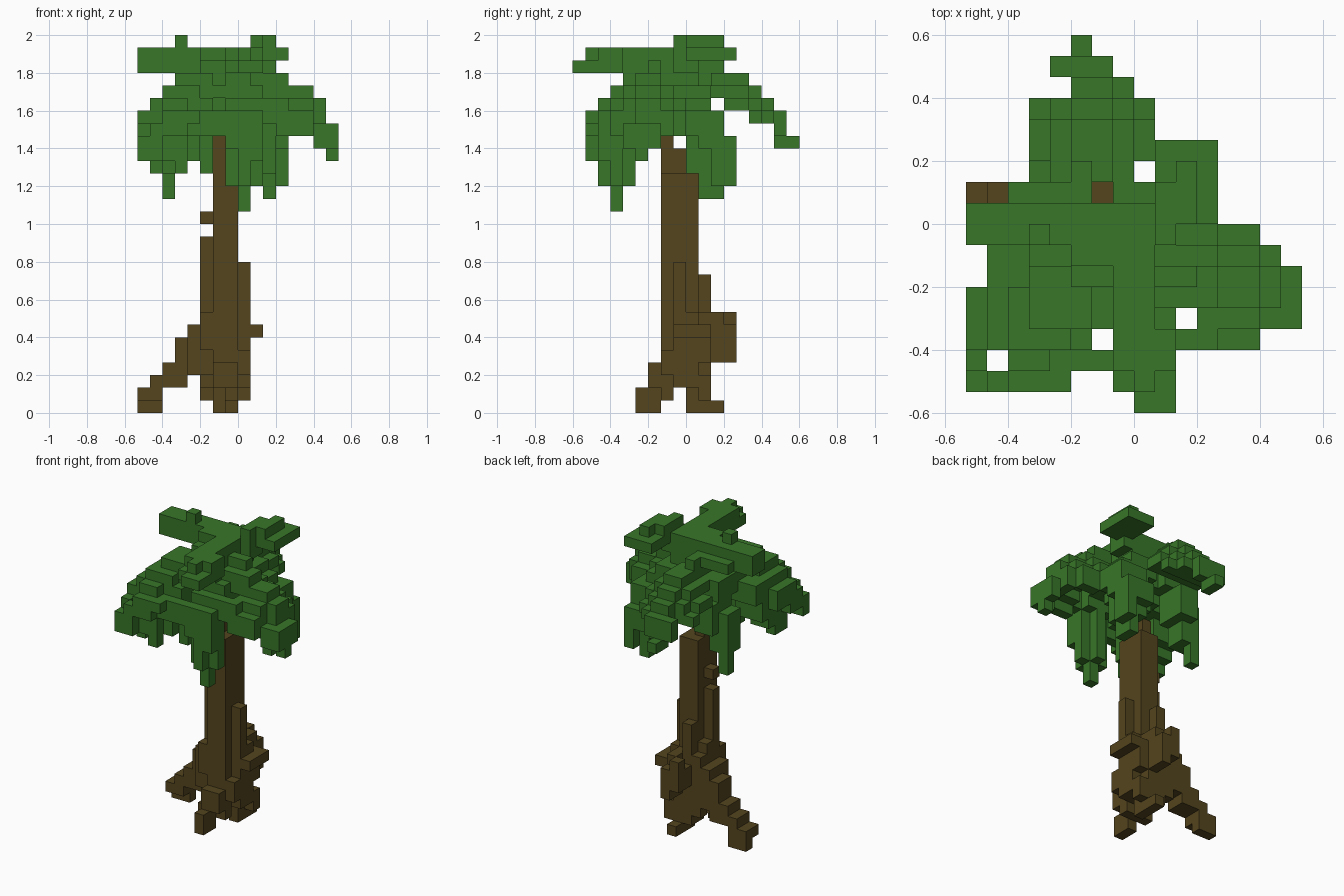
import bpy
import bmesh
from itertools import product
from mathutils import Vector

default_cube = bpy.data.objects.get("Cube")
if default_cube:
    bpy.data.objects.remove(default_cube, do_unlink=True)

UNIT = 2 / 30                       # edge of one block
ORIGIN = Vector((-8, -9, 0))        # grid corner, in blocks
AXES = [Vector((1, 0, 0)), Vector((0, 1, 0)), Vector((0, 0, 1))]


def make_material(name, color):
    mat = bpy.data.materials.new(name)
    mat.use_nodes = True
    mat.diffuse_color = color
    bsdf = mat.node_tree.nodes["Principled BSDF"]
    bsdf.inputs["Base Color"].default_value = color
    bsdf.inputs["Roughness"].default_value = 0.9
    return mat


bark = make_material("bark brown", (0.088, 0.059, 0.013, 1))
leaf = make_material("leaf green", (0.039, 0.182, 0.022, 1))

taken = set()                       # blocks used by earlier parts


def block_part(name, mat, boxes, gaps=()):
    """Fill boxes of blocks (inclusive x, y, z ranges) and skin the outside."""
    cells = set()
    for x0, x1, y0, y1, z0, z1 in boxes:
        cells.update(product(range(x0, x1 + 1), range(y0, y1 + 1), range(z0, z1 + 1)))
    cells = {c for c in cells if c[:2] not in gaps} - taken
    taken.update(cells)

    bm = bmesh.new()
    corners = {}

    def corner(point):
        key = tuple(round(v) for v in point)
        if key not in corners:
            corners[key] = bm.verts.new((Vector(key) + ORIGIN) * UNIT)
        return corners[key]

    for cell in sorted(cells):
        base = Vector(cell)
        for a, side in product(range(3), (0, 1)):
            step = AXES[a] * (2 * side - 1)
            if tuple(round(v) for v in base + step) in cells:
                continue
            u, v = AXES[(a + 1) % 3], AXES[(a + 2) % 3]
            start = base + AXES[a] * side
            ring = [start, start + u, start + u + v, start + v]
            if not side:
                ring.reverse()
            bm.faces.new([corner(p) for p in ring])

    mesh = bpy.data.meshes.new(name)
    bm.to_mesh(mesh)
    bm.free()
    mesh.materials.append(mat)
    obj = bpy.data.objects.new(name, mesh)
    bpy.context.collection.objects.link(obj)
    return obj


# Trunk: stepped top, buttresses and knots
block_part("trunk", bark, [
    (6, 7, 7, 9, 2, 18), (6, 7, 7, 7, 1, 1),
    (6, 6, 7, 8, 19, 20), (6, 6, 7, 7, 21, 21),
    (5, 5, 8, 8, 3, 13), (5, 5, 8, 8, 15, 15), (5, 5, 8, 9, 3, 8),
    (5, 5, 7, 7, 5, 7), (8, 8, 8, 9, 2, 7), (8, 8, 8, 8, 8, 11),
    (8, 8, 7, 7, 3, 4), (9, 9, 8, 10, 6, 6),
])
block_part("trunk_back_bulge", bark, [
    (6, 6, 10, 10, 3, 10), (5, 7, 10, 10, 2, 7), (8, 8, 10, 10, 4, 6),
    (6, 7, 11, 12, 5, 6), (7, 7, 11, 12, 4, 4),
    (6, 6, 12, 12, 7, 7), (7, 7, 11, 11, 7, 7),
])

# Roots
block_part("front_root", bark, [
    (6, 6, 5, 6, 0, 1), (6, 7, 6, 6, 2, 3), (5, 5, 7, 7, 1, 1),
])
block_part("back_root", bark, [
    (7, 7, 9, 11, 0, 0), (6, 7, 9, 10, 1, 2), (8, 8, 10, 10, 1, 2),
])
block_part("side_root", bark, [
    (0, 1, 10, 10, 0, 0), (0, 0, 9, 10, 1, 1),
    (1, 1, 9, 10, 1, 2), (2, 2, 9, 10, 2, 3), (3, 3, 9, 10, 2, 5),
    (4, 4, 8, 10, 3, 6), (5, 5, 8, 10, 3, 6),
])

# Gaps between leaves that stay open from top to bottom
GAPS = {(6, 10), (6, 3), (10, 4), (1, 2)}


def frond(name, *boxes):
    return block_part(name, leaf, boxes, GAPS)


# Crown centre
frond("crown_core",
      (4, 9, 6, 9, 24, 25), (5, 8, 6, 9, 26, 26), (5, 8, 5, 10, 24, 25),
      (5, 8, 6, 8, 23, 23), (6, 7, 7, 8, 22, 22),
      (5, 8, 6, 9, 27, 27), (5, 8, 7, 9, 28, 28))

# Upper fronds, nearly level
frond("upper_front_frond",
      (7, 8, 4, 7, 27, 27), (7, 9, 1, 3, 27, 27), (7, 8, 4, 6, 28, 28),
      (7, 9, 2, 3, 28, 28), (8, 8, 1, 1, 28, 28), (8, 9, 0, 0, 27, 27))
frond("upper_side_frond",
      (0, 1, 8, 9, 27, 28), (2, 4, 8, 10, 27, 27),
      (2, 4, 8, 9, 28, 28), (3, 3, 8, 8, 29, 29))
frond("upper_back_frond",
      (9, 9, 8, 9, 27, 28), (9, 11, 9, 12, 28, 28),
      (9, 9, 8, 10, 29, 29), (10, 10, 9, 11, 29, 29))

# Drooping fronds: a high ridge in the middle, edges stepping down
frond("back_frond",
      (5, 5, 10, 11, 27, 27), (5, 6, 10, 13, 26, 26), (4, 7, 11, 13, 25, 25),
      (3, 8, 12, 13, 24, 24),
      (5, 6, 14, 14, 25, 25), (4, 7, 14, 14, 24, 24), (3, 8, 14, 14, 23, 23),
      (5, 6, 15, 15, 24, 24), (5, 7, 15, 15, 23, 23), (4, 6, 16, 16, 22, 23),
      (5, 5, 16, 17, 21, 21))
frond("left_frond",
      (9, 10, 6, 6, 27, 27), (9, 11, 5, 6, 26, 26),
      (9, 11, 5, 7, 25, 25), (12, 13, 5, 6, 25, 25), (10, 11, 8, 8, 24, 24),
      (11, 13, 4, 7, 24, 24), (13, 13, 4, 7, 23, 23), (12, 13, 8, 8, 22, 23),
      (11, 13, 3, 3, 22, 23), (11, 13, 4, 4, 23, 23), (10, 11, 3, 3, 23, 24),
      (14, 14, 5, 6, 23, 24), (14, 14, 4, 6, 22, 22), (14, 14, 4, 4, 21, 21),
      (14, 14, 7, 7, 22, 23), (15, 15, 4, 6, 21, 22), (15, 15, 5, 5, 20, 20))
frond("back_left_frond",
      (8, 9, 9, 10, 24, 25), (8, 10, 9, 10, 23, 24), (9, 11, 10, 11, 21, 23),
      (11, 11, 9, 9, 22, 23), (9, 10, 9, 9, 19, 22), (9, 11, 12, 12, 20, 21),
      (11, 11, 11, 12, 18, 20), (9, 10, 10, 11, 19, 20),
      (10, 10, 10, 11, 17, 18))
frond("front_frond",
      (7, 8, 4, 6, 25, 26), (7, 9, 4, 5, 24, 25), (7, 9, 3, 4, 23, 24),
      (7, 9, 2, 2, 21, 23),
      (7, 7, 3, 3, 18, 22), (8, 8, 2, 2, 18, 20), (9, 9, 3, 3, 18, 22),
      (8, 8, 3, 3, 16, 19), (8, 8, 4, 4, 18, 22), (9, 9, 2, 2, 20, 20))
frond("front_right_frond",
      (3, 5, 4, 6, 26, 26), (3, 6, 4, 7, 25, 25), (2, 4, 3, 5, 24, 25),
      (1, 3, 2, 4, 23, 24), (5, 5, 3, 3, 23, 24), (4, 6, 2, 2, 22, 23),
      (0, 1, 1, 1, 20, 21), (1, 3, 1, 1, 22, 22), (2, 4, 1, 1, 23, 23),
      (0, 0, 2, 3, 21, 22), (0, 0, 3, 5, 22, 23), (1, 1, 3, 5, 22, 24),
      (2, 2, 2, 3, 20, 22), (1, 1, 3, 4, 19, 21), (2, 3, 4, 4, 20, 22),
      (3, 3, 2, 2, 19, 22), (4, 4, 3, 3, 20, 23), (5, 5, 4, 4, 19, 24),
      (1, 2, 5, 5, 20, 23))
frond("right_frond",
      (1, 5, 6, 7, 23, 24), (1, 3, 6, 6, 21, 22),
      (3, 5, 8, 10, 24, 25), (3, 4, 9, 11, 21, 23),
      (2, 3, 9, 10, 19, 22), (2, 2, 10, 10, 17, 18))
